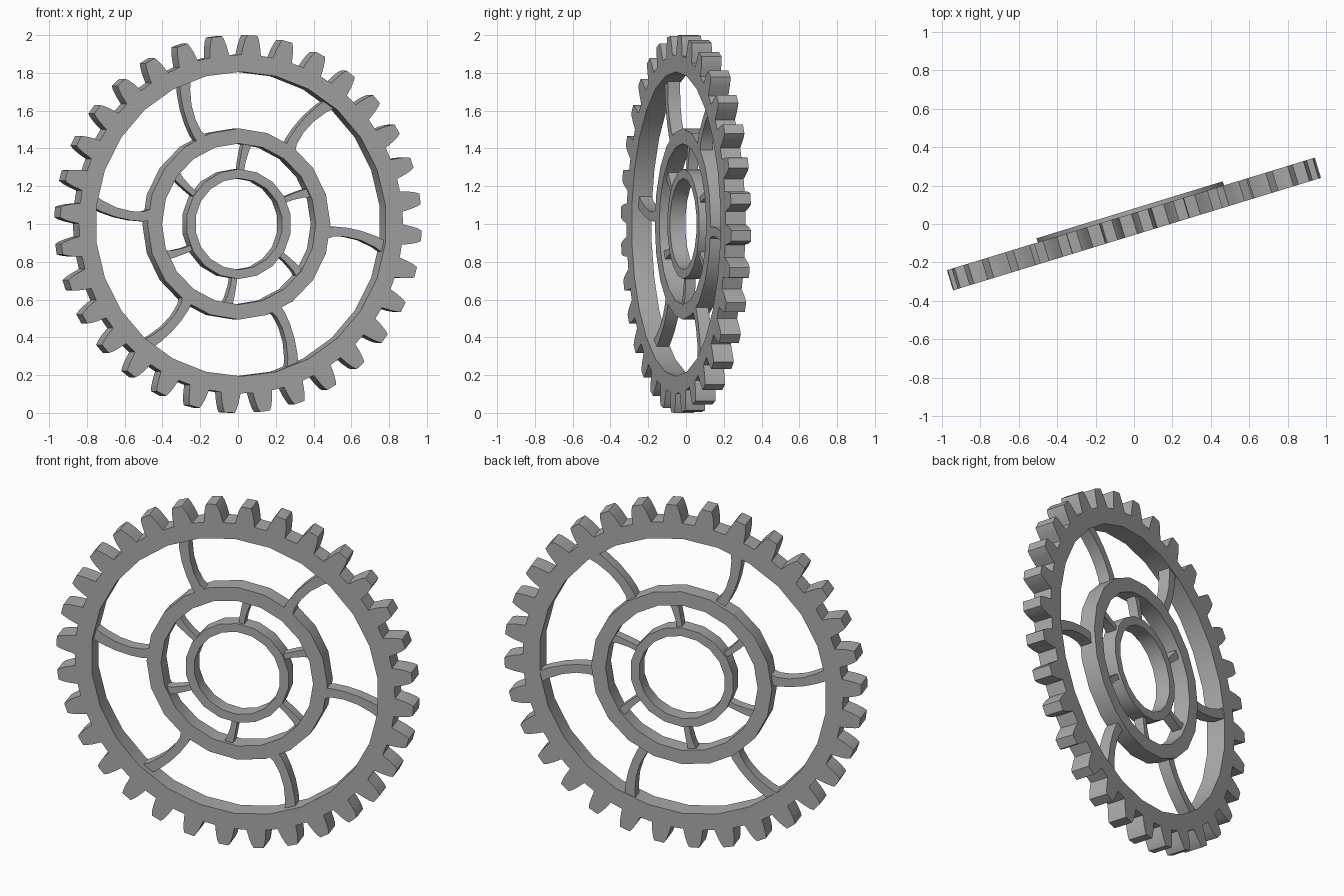
import bpy, bmesh
from math import sin, cos, pi, radians, degrees
from mathutils import Vector

if "Cube" in bpy.data.objects:
    bpy.data.objects.remove(bpy.data.objects["Cube"], do_unlink=True)

TURN = radians(17)      # whole wheel is turned about the vertical
TEETH = 32

metal = bpy.data.materials.new("grey metal")
metal.use_nodes = True
metal.diffuse_color = (0.4, 0.4, 0.4, 1)
metal.node_tree.nodes["Principled BSDF"].inputs["Base Color"].default_value = (0.4, 0.4, 0.4, 1)


def polar(r, deg, side=0.0):
    """Point in the wheel plane: clockwise from the top, shifted sideways."""
    a = radians(deg)
    return (r * sin(a) + side * cos(a), r * cos(a) - side * sin(a))


def circle(r, count):
    return [polar(r, 360 * i / count) for i in range(count)]


def plate(name, loops, front, back):
    """Fill closed outlines (holes included) and extrude them through the wheel."""
    bm = bmesh.new()
    for loop in loops:
        verts = [bm.verts.new((x, front, z)) for x, z in loop]
        for a, b in zip(verts, verts[1:] + verts[:1]):
            bm.edges.new((a, b))
    bmesh.ops.triangle_fill(bm, use_beauty=True, use_dissolve=False, edges=bm.edges[:])
    grown = bmesh.ops.extrude_face_region(bm, geom=bm.faces[:], use_keep_orig=True)
    moved = [g for g in grown["geom"] if isinstance(g, bmesh.types.BMVert)]
    bmesh.ops.translate(bm, verts=moved, vec=Vector((0, back - front, 0)))
    bmesh.ops.recalc_face_normals(bm, faces=bm.faces[:])
    mesh = bpy.data.meshes.new(name)
    bm.to_mesh(mesh)
    bm.free()
    mesh.materials.append(metal)
    obj = bpy.data.objects.new(name, mesh)
    bpy.context.collection.objects.link(obj)
    obj.location = (0, 0, 1)
    obj.rotation_euler = (0, 0, TURN)
    bpy.ops.object.select_all(action="DESELECT")
    obj.select_set(True)
    bpy.context.view_layer.objects.active = obj
    bpy.ops.object.shade_smooth_by_angle(angle=radians(30))
    return obj


def spoke_outline(path):
    """Closed outline around a path of (radius, angle, half width)."""
    one = [polar(r, a, -w) for r, a, w in path]
    other = [polar(r, a, w) for r, a, w in path]
    return one + other[::-1]


# Toothed rim: rounded tapering teeth around an open ring
tooth = [(0.895, -0.054), (0.945, -0.046), (0.98, -0.037), (1.0, -0.028),
         (1.0, 0.028), (0.98, 0.037), (0.945, 0.046), (0.895, 0.054)]
outline = [polar(r, 3.6 + 360 * i / TEETH, side)
           for i in range(TEETH) for r, side in tooth]
plate("toothed_rim", [outline, circle(0.806, 26)], -0.055, 0.055)

# Concentric rings of the hub, set towards the back
plate("middle_ring", [circle(0.506, 20), circle(0.426, 20)], -0.018, 0.077)
plate("inner_ring", [circle(0.291, 18), circle(0.242, 18)], -0.015, 0.07)

# Curved spokes between the rings
long_path = [(0.47, 36.5, 0.034), (0.53, 34.3, 0.026), (0.6, 34.2, 0.024),
             (0.68, 35.2, 0.025), (0.76, 37, 0.029), (0.83, 39, 0.034)]
short_path = [(0.27, 3.5, 0.015), (0.33, 4.5, 0.016), (0.39, 6, 0.02), (0.45, 8, 0.027)]
for i in range(6):
    turn = 60 * i
    plate(f"outer_spoke_{i + 1}",
          [spoke_outline([(r, a + turn, w) for r, a, w in long_path])], -0.018, 0.05)
    plate(f"inner_spoke_{i + 1}",
          [spoke_outline([(r, a + turn, w) for r, a, w in short_path])], 0.0, 0.055)
